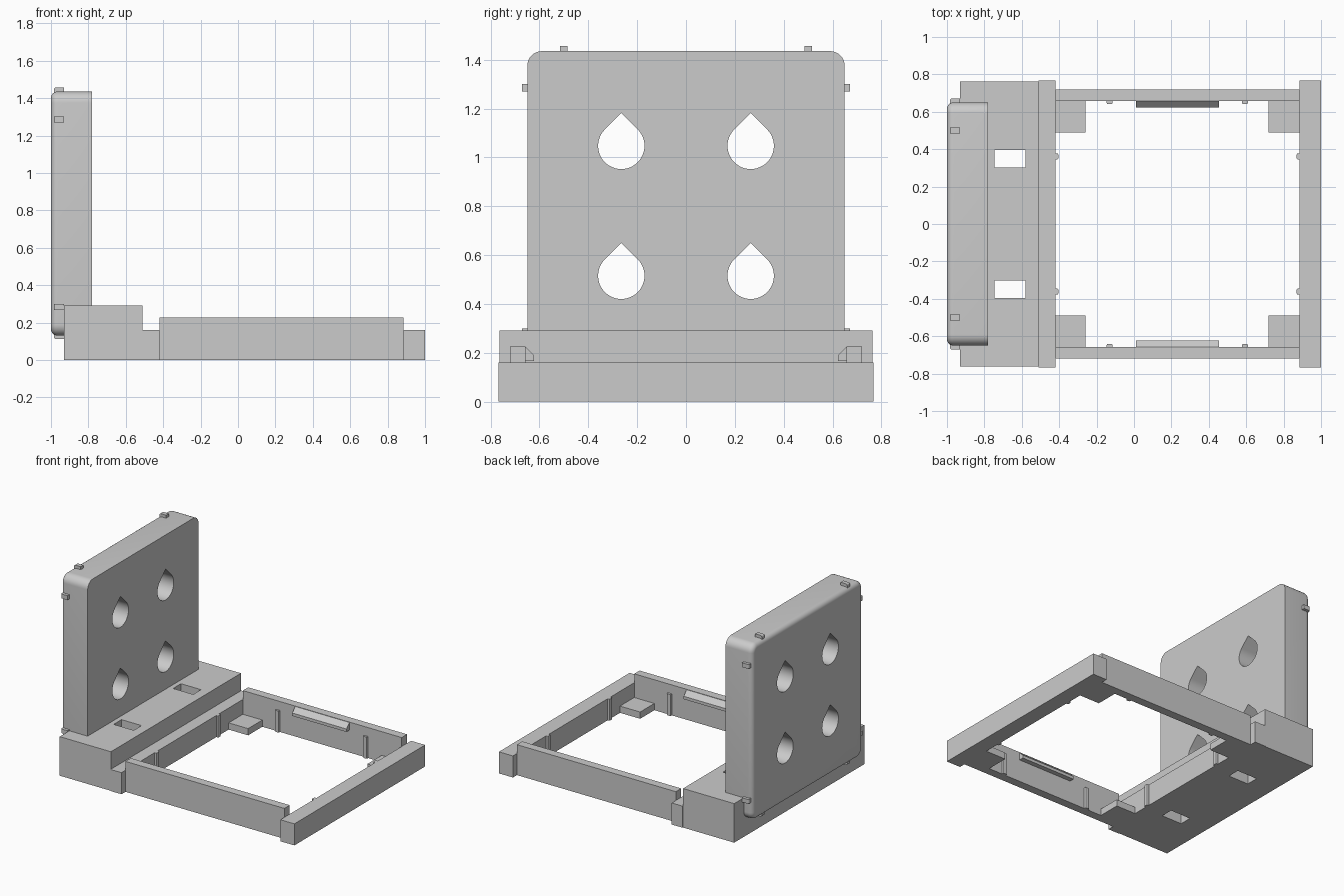
import bpy, bmesh, math

cube = bpy.data.objects.get("Cube")
if cube:
    bpy.data.objects.remove(cube, do_unlink=True)

grey = bpy.data.materials.new("light grey plastic")
grey.use_nodes = True
colour = (0.6, 0.6, 0.6, 1)
grey.diffuse_color = colour
next(n for n in grey.node_tree.nodes if n.type == "BSDF_PRINCIPLED").inputs["Base Color"].default_value = colour


def finish(name, bm):
    bmesh.ops.recalc_face_normals(bm, faces=bm.faces)
    mesh = bpy.data.meshes.new(name)
    bm.to_mesh(mesh)
    bm.free()
    mesh.materials.append(grey)
    obj = bpy.data.objects.new(name, mesh)
    bpy.context.collection.objects.link(obj)
    return obj


def box_mesh(x, y, z):
    bm = bmesh.new()
    bmesh.ops.create_cube(bm, size=1)
    for v in bm.verts:
        v.co = [r[0] if c < 0 else r[1] for c, r in zip(v.co, (x, y, z))]
    return bm


def box(name, x, y, z):
    return finish(name, box_mesh(x, y, z))


def bevel(bm, test, offset, segments):
    edges = [e for e in bm.edges if test(*e.verts)]
    bmesh.ops.bevel(bm, geom=edges, offset=offset, segments=segments,
                    profile=0.5, affect="EDGES", clamp_overlap=True)


def prism(name, points, direction):
    """Extrude a closed outline of 3D points along a direction."""
    bm = bmesh.new()
    face = bm.faces.new([bm.verts.new(p) for p in points])
    out = bmesh.ops.extrude_face_region(bm, geom=[face])
    moved = [g for g in out["geom"] if isinstance(g, bmesh.types.BMVert)]
    bmesh.ops.translate(bm, vec=direction, verts=moved)
    return finish(name, bm)


def activate(obj):
    bpy.ops.object.select_all(action="DESELECT")
    obj.select_set(True)
    bpy.context.view_layer.objects.active = obj


def cut(obj, cutters):
    activate(obj)
    for c in cutters:
        c.hide_render = True
        mod = obj.modifiers.new("cut", "BOOLEAN")
        mod.operation = "DIFFERENCE"
        mod.solver = "EXACT"
        mod.object = c
        bpy.ops.object.modifier_apply(modifier=mod.name)
        bpy.data.objects.remove(c, do_unlink=True)


def mirrored(a, b, side):
    return tuple(sorted((a * side, b * side)))


# Upright plate: rounded corners and a rounded back rim
bm = box_mesh((-1, -0.78), (-0.65, 0.65), (0.13, 1.435))
bevel(bm, lambda a, b: abs(a.co.x - b.co.x) > 0.1, 0.06, 8)
bevel(bm, lambda a, b: max(a.co.x, b.co.x) < -0.999, 0.035, 6)
plate = finish("upright_plate", bm)

# Teardrop holes through the plate
radius = 0.095
drops = []
for y in (-0.265, 0.265):
    for z in (0.515, 1.047):
        arc = [math.radians(135 + 270 * i / 36) for i in range(37)]
        outline = [(-1.1, y + radius * math.cos(a), z + radius * math.sin(a)) for a in arc]
        outline.append((-1.1, y, z + radius * math.sqrt(2)))
        drops.append(prism("teardrop_cutter", outline, (0.5, 0, 0)))
cut(plate, drops)
activate(plate)
bpy.ops.object.shade_smooth_by_angle(angle=math.radians(30))


# Snap nubs round the rim of the plate
def nub(name, y, z):
    bm = box_mesh((-0.985, -0.93), y, z)
    outer = lambda v: v.co.x < -0.98 and (abs(v.co.y) > 0.66 or v.co.z > 1.45 or v.co.z < 0.12)
    bevel(bm, lambda a, b: outer(a) and outer(b), 0.012, 3)
    finish(name, bm)


for side, label in ((1, "back"), (-1, "front")):
    across = mirrored(0.485, 0.517, side)
    nub("top_nub_" + label, across, (1.42, 1.457))
    nub("bottom_nub_" + label, across, (0.112, 0.145))
    for z, level in ((0.283, "low"), (1.285, "high")):
        nub(f"side_nub_{level}_{label}", mirrored(0.64, 0.672, side), (z - 0.016, z + 0.016))

# Base block with two through slots
block = box("base_block", (-0.93, -0.51), (-0.763, 0.763), (0, 0.29))
cut(block, [box("slot_cutter", (-0.745, -0.58), mirrored(0.303, 0.395, s), (-0.1, 0.4))
            for s in (1, -1)])

# End bars of the open frame
box("inner_bar", (-0.51, -0.42), (-0.767, 0.767), (0, 0.16))
box("outer_bar", (0.885, 1), (-0.767, 0.767), (0, 0.16))

# Side rails with clips, corner pads and locating pins
for side, label in ((1, "back"), (-1, "front")):
    box("rail_" + label, (-0.42, 0.885), mirrored(0.657, 0.72, side), (0, 0.226))
    wedge = [(0.01, side * y, z) for y, z in
             ((0.66, 0.226), (0.622, 0.188), (0.622, 0.166), (0.66, 0.166))]
    prism("clip_" + label, wedge, (0.445, 0, 0))
    for x, end in (((-0.42, -0.26), "inner"), ((0.72, 0.885), "outer")):
        box(f"corner_pad_{end}_{label}", x, mirrored(0.49, 0.657, side), (0, 0.05))
    for x, end in ((-0.13, "inner"), (0.593, "outer")):
        bm = box_mesh((x - 0.016, x + 0.016), mirrored(0.641, 0.66, side), (0, 0.16))
        bevel(bm, lambda a, b: abs(a.co.z - b.co.z) > 0.1 and abs(a.co.y) < 0.65, 0.007, 2)
        finish(f"rail_pin_{end}_{label}", bm)
    for wall, tip, end in ((-0.425, -0.404, "inner"), (0.89, 0.869, "outer")):
        bm = box_mesh(tuple(sorted((wall, tip))), mirrored(0.345, 0.377, side), (0, 0.16))
        bevel(bm, lambda a, b: abs(a.co.z - b.co.z) > 0.1 and abs(a.co.x - tip) < 0.01, 0.007, 2)
        finish(f"bar_pin_{end}_{label}", bm)
